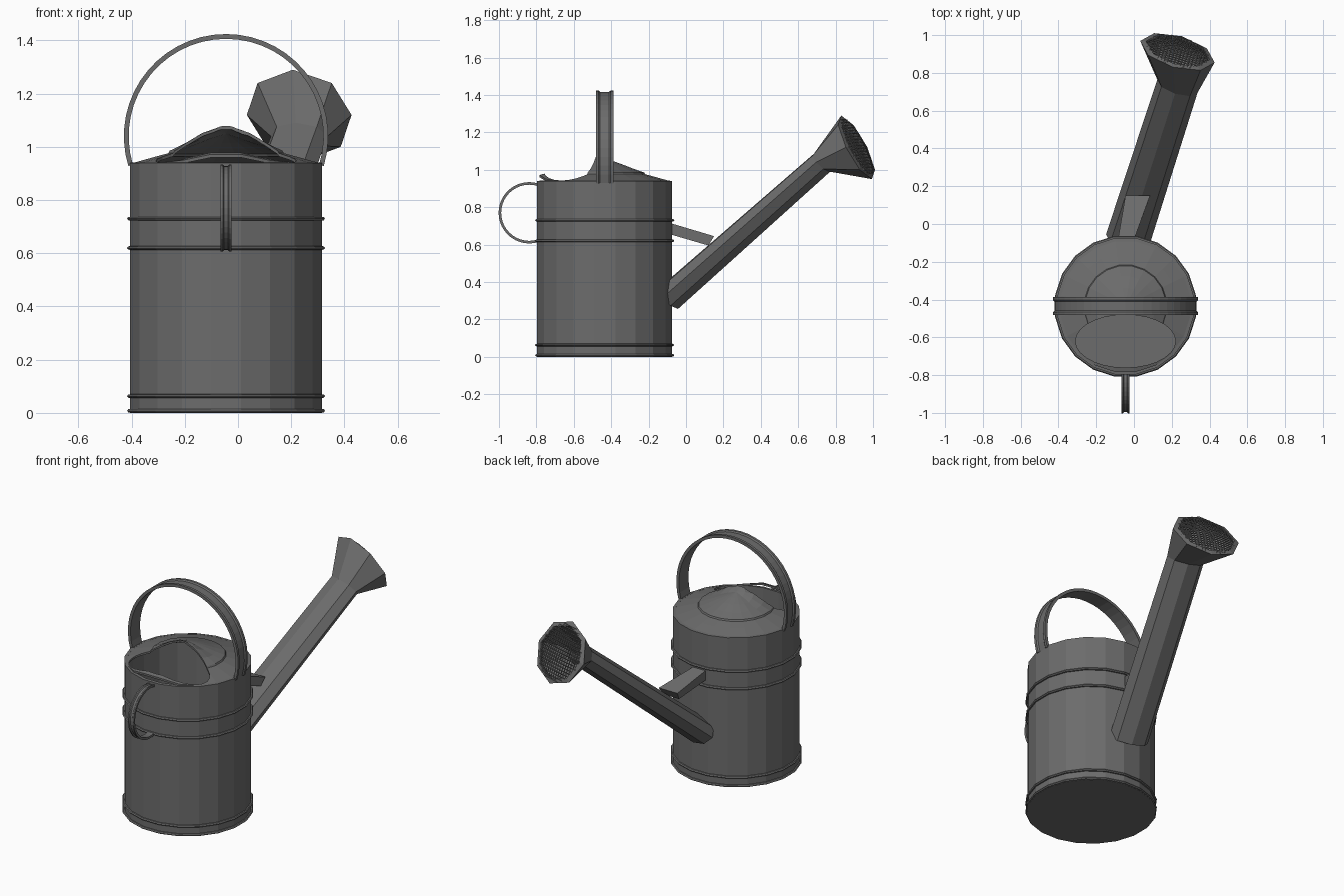
import bpy, bmesh, math
from mathutils import Vector, Matrix

if "Cube" in bpy.data.objects:
    bpy.data.objects.remove(bpy.data.objects["Cube"])

CX, CY, SIDES = -0.045, -0.435, 20

metal = bpy.data.materials.new("dark_grey_metal")
metal.use_nodes = True
GREY = (0.15, 0.15, 0.15, 1)
metal.diffuse_color = GREY
metal.node_tree.nodes["Principled BSDF"].inputs["Base Color"].default_value = GREY


def finish(name, bm):
    bmesh.ops.remove_doubles(bm, verts=bm.verts, dist=0.0001)
    bmesh.ops.recalc_face_normals(bm, faces=bm.faces)
    mesh = bpy.data.meshes.new(name)
    bm.to_mesh(mesh)
    bm.free()
    mesh.materials.append(metal)
    obj = bpy.data.objects.new(name, mesh)
    bpy.context.scene.collection.objects.link(obj)
    return obj


def skin(name, rings, loop=False, caps=True):
    """Bridge a list of equal closed rings of points."""
    bm = bmesh.new()
    rows = [[bm.verts.new(p) for p in ring] for ring in rings]
    n = len(rows[0])
    pairs = list(zip(rows, rows[1:])) + ([(rows[-1], rows[0])] if loop else [])
    for a, b in pairs:
        for i in range(n):
            j = (i + 1) % n
            bm.faces.new((a[i], a[j], b[j], b[i]))
    if caps and not loop:
        bm.faces.new(rows[0])
        bm.faces.new(rows[-1])
    return finish(name, bm)


def lathe(name, profile):
    """Revolve a closed (radius, height) profile about the can's axis."""
    rings = []
    for r, z in profile:
        rings.append([(CX + r * math.cos(a), CY + r * math.sin(a), z)
                      for a in (math.tau * (i + 0.5) / SIDES for i in range(SIDES))])
    loop = profile[0][0] > 0
    return skin(name, rings, loop, caps=False)


def arch(name, centre, out, up, across, section, start, end, steps):
    """Sweep a (radius, width) section around an arc."""
    rings = []
    for i in range(steps + 1):
        a = math.radians(start + (end - start) * i / steps)
        d = Vector(out) * math.cos(a) + Vector(up) * math.sin(a)
        rings.append([Vector(centre) + d * r + Vector(across) * w for r, w in section])
    return skin(name, rings)


def frame(axis):
    axis = Vector(axis).normalized()
    side = axis.cross(Vector((0, 0, 1))).normalized()
    return side, side.cross(axis), axis


def octagon(centre, axes, wide, tall, push=0):
    side, up, axis = axes
    return [Vector(centre) + axis * push + side * wide * math.cos(a) + up * tall * math.sin(a)
            for a in (math.tau * i / 8 for i in range(8))]


# Hollow body with floor and rim
lathe("body", [(0, 0), (0.365, 0), (0.365, 0.94), (0.347, 0.942), (0.347, 0.02), (0, 0.02)])

# Raised bands round the body
for label, z in (("foot", 0.008), ("lower", 0.063), ("middle", 0.62), ("upper", 0.73)):
    lathe(label + "_band", [(0.36, z - 0.008), (0.372, z - 0.006), (0.377, z),
                            (0.372, z + 0.006), (0.36, z + 0.008)])

# Stepped conical lid, lifted behind its peak, with a filling hole
top = [(0, 1.055), (0.05, 1.045), (0.1, 1.027), (0.16, 1.004), (0.215, 0.985),
       (0.22, 0.976), (0.28, 0.96), (0.352, 0.94)]
lid = lathe("lid", top + [(r, z - 0.012) for r, z in reversed(top)])
for v in lid.data.vertices:
    back = min(1, max(0, (CY + 0.01 - v.co.y) / 0.06))
    v.co.z += 0.035 * back * max(0, 1 - (abs(v.co.x - CX) / 0.19) ** 2)

bm = bmesh.new()
bmesh.ops.create_cone(bm, cap_ends=True, segments=28, radius1=1, radius2=1, depth=0.6,
                      matrix=Matrix.Translation((CX, -0.62, 1.1)) @ Matrix.Diagonal((0.265, 0.14, 1, 1)))
cutter = finish("hole_cutter", bm)
cutter.hide_render = True
cut = lid.modifiers.new("filling_hole", "BOOLEAN")
cut.operation, cut.solver, cut.object = "DIFFERENCE", "EXACT", cutter
bpy.context.view_layer.update()
lid.data = bpy.data.meshes.new_from_object(lid.evaluated_get(bpy.context.evaluated_depsgraph_get()))
lid.modifiers.clear()
bpy.data.objects.remove(cutter)

# Carrying hoop with rolled edges
half = [(0.366, 0.0475), (0.384, 0.0475), (0.384, 0.032), (0.377, 0.024)]
section = half + [(r, -w) for r, w in reversed(half)]
arch("carrying_handle", (CX, CY, 1.04), (1, 0, 0), (0, 0, 1), (0, 1, 0), section, -17, 197, 30)

# Rear pouring handle
half = [(0.15, 0.02), (0.164, 0.02), (0.164, 0.012), (0.158, 0.007)]
section = half + [(r, -w) for r, w in reversed(half)]
arch("rear_handle", (CX, -0.838, 0.77), (0, -1, 0), (0, 0, 1), (1, 0, 0), section, -108, 108, 24)

# Spout tube flaring into the rose
base, neck, rose = Vector((-0.035, -0.09, 0.315)), Vector((0.23, 0.73, 1.04)), Vector((0.23, 0.912, 1.12))
tube = frame(neck - base)
face = frame((0.25, 0.86, 0.45))
skin("spout", [octagon(base, tube, 0.118, 0.077), octagon(neck, tube, 0.112, 0.066),
               octagon(rose, face, 0.205, 0.19), octagon(rose, face, 0.175, 0.163, 0.008),
               octagon(rose, face, 0.172, 0.16, -0.008)], caps=False)

# Perforated, domed rose plate
bm = bmesh.new()
bmesh.ops.create_grid(bm, x_segments=20, y_segments=20, size=0.18)
outside = [v for v in bm.verts if v.co.length > 0.173]
bmesh.ops.delete(bm, geom=outside, context="VERTS")
for v in bm.verts:
    v.co.z = 0.026 * (1 - (v.co.length / 0.18) ** 2)
bmesh.ops.wireframe(bm, faces=bm.faces[:], thickness=0.007, use_replace=True,
                    use_boundary=True, use_even_offset=True)
plate = Matrix((face[0], face[1], face[2])).transposed().to_4x4()
bm.transform(Matrix.Translation(rose) @ plate)
finish("rose_plate", bm)

# Brace between body and spout
skin("spout_brace", [
    [(-0.085, -0.085, 0.655), (0.0, -0.085, 0.655), (0.0, -0.085, 0.715), (-0.085, -0.085, 0.715)],
    [(-0.035, 0.12, 0.595), (0.075, 0.12, 0.595), (0.085, 0.15, 0.645), (-0.045, 0.15, 0.645)]])
